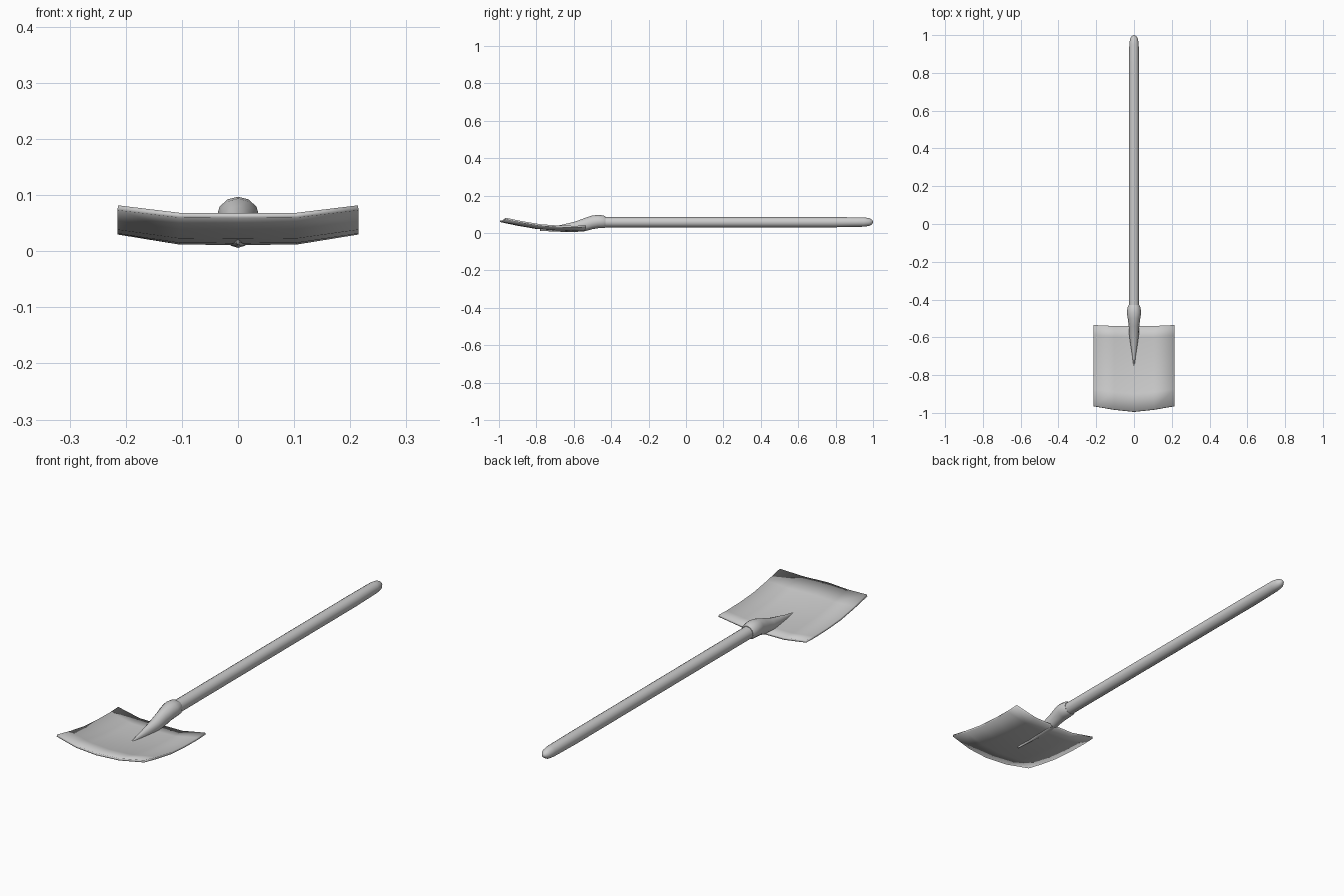
import bpy, bmesh, math

cube = bpy.data.objects.get("Cube")
if cube:
    bpy.data.objects.remove(cube, do_unlink=True)

grey = bpy.data.materials.new("plain_grey")
grey.use_nodes = True
colour = (0.6, 0.6, 0.6, 1)
grey.diffuse_color = colour
grey.node_tree.nodes["Principled BSDF"].inputs["Base Color"].default_value = colour


def finish(name, bm, angle=40):
    """Turn a bmesh into a smooth-shaded object with the shared material."""
    bmesh.ops.recalc_face_normals(bm, faces=bm.faces)
    mesh = bpy.data.meshes.new(name)
    bm.to_mesh(mesh)
    bm.free()
    mesh.materials.append(grey)
    obj = bpy.data.objects.new(name, mesh)
    bpy.context.collection.objects.link(obj)
    bpy.ops.object.select_all(action="DESELECT")
    obj.select_set(True)
    bpy.context.view_layer.objects.active = obj
    bpy.ops.object.shade_smooth_by_angle(angle=math.radians(angle))
    return obj


def loft(name, sections, sides, angle=40):
    """Skin ellipses given as (y, half width, bottom z, top z)."""
    bm = bmesh.new()
    rings = []
    for y, w, low, high in sections:
        ring = []
        for i in range(sides):
            a = math.tau * i / sides
            z = (low + high) / 2 + (high - low) / 2 * math.cos(a)
            ring.append(bm.verts.new((w * math.sin(a), y, z)))
        rings.append(ring)
    for a, b in zip(rings, rings[1:]):
        for i in range(sides):
            j = (i + 1) % sides
            bm.faces.new((a[i], a[j], b[j], b[i]))
    bm.faces.new(rings[0])
    bm.faces.new(rings[-1])
    return finish(name, bm, angle)


# Blade: dished sheet whose front edge curves up and forward
columns = [-0.215, -0.105, 0, 0.105, 0.215]
bow = [0.03, 0.011, 0, 0.011, 0.03]        # front edge rounding
lift = [0.02, 0.001, 0, 0.001, 0.02]       # raised sides
rows = [(-0.995, 0.059), (-0.9, 0.039), (-0.8, 0.022),
        (-0.7, 0.014), (-0.6, 0.011), (-0.54, 0.012)]
bm = bmesh.new()
grid = []
for r, (y, z) in enumerate(rows):
    front = 1 - r / (len(rows) - 1)
    line = []
    for x, b, l in zip(columns, bow, lift):
        side = l * (1 - 0.3 * front)
        back = 0.005 * (1 - front) * (abs(x) > 0.2)
        line.append(bm.verts.new((x, y + b * front + back, z + side)))
    grid.append(line)
for a, b in zip(grid, grid[1:]):
    for i in range(len(columns) - 1):
        bm.faces.new((a[i], a[i + 1], b[i + 1], b[i]))
blade = finish("blade", bm)
solid = blade.modifiers.new("thickness", "SOLIDIFY")
solid.thickness = 0.009
solid.offset = -1

# Socket: collar, bent neck, and a ridge fading into the blade
loft("socket", [
    (-0.78, 0.002, 0.012, 0.022), (-0.70, 0.009, 0.008, 0.036),
    (-0.64, 0.018, 0.006, 0.050), (-0.59, 0.025, 0.006, 0.062),
    (-0.54, 0.028, 0.010, 0.081), (-0.50, 0.033, 0.021, 0.094),
    (-0.47, 0.038, 0.026, 0.097), (-0.44, 0.034, 0.026, 0.094),
    (-0.43, 0.029, 0.030, 0.088)], 12)

# Handle: long pole with a slight taper and a rounded end
loft("handle", [
    (-0.48, 0.027, 0.031, 0.085), (0.80, 0.027, 0.031, 0.085),
    (0.95, 0.025, 0.034, 0.084), (0.98, 0.021, 0.038, 0.080),
    (0.995, 0.012, 0.047, 0.071), (1.0, 0.003, 0.056, 0.062)], 16, 60)
